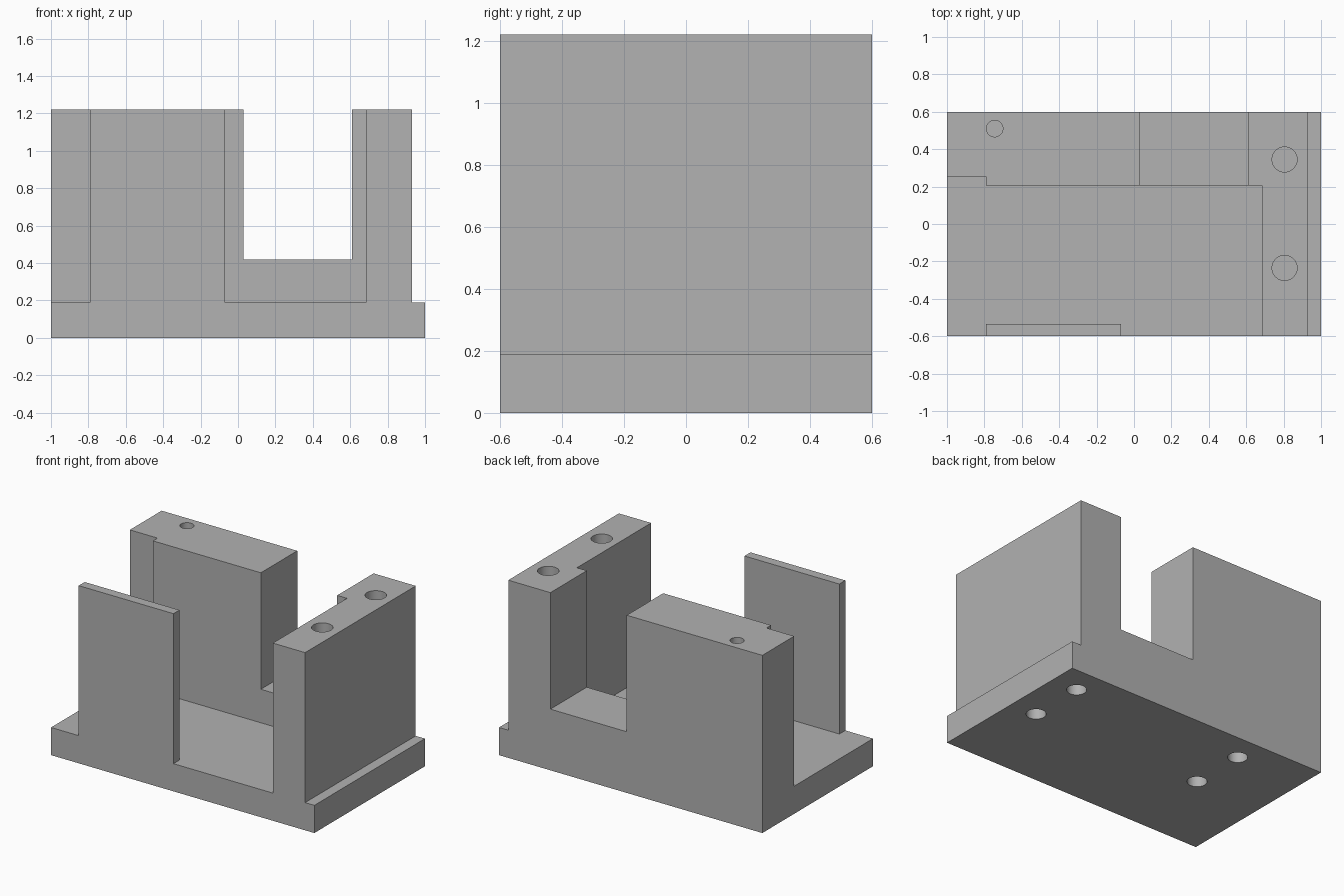
import bpy
import bmesh
from mathutils import Vector

cube = bpy.data.objects.get("Cube")
if cube:
    bpy.data.objects.remove(cube, do_unlink=True)

grey = bpy.data.materials.new("plain grey")
grey.use_nodes = True
grey.diffuse_color = (0.445, 0.445, 0.445, 1)
grey.node_tree.nodes["Principled BSDF"].inputs["Base Color"].default_value = grey.diffuse_color

HEIGHT = 1.22
FLOOR = 0.19
DEPTH = 0.6


def make_object(name, bm):
    bmesh.ops.recalc_face_normals(bm, faces=bm.faces)
    mesh = bpy.data.meshes.new(name)
    bm.to_mesh(mesh)
    bm.free()
    mesh.materials.append(grey)
    obj = bpy.data.objects.new(name, mesh)
    bpy.context.collection.objects.link(obj)
    return obj


def prism(name, points, offset):
    """Extrude a closed outline along an offset vector."""
    bm = bmesh.new()
    face = bm.faces.new([bm.verts.new(p) for p in points])
    ext = bmesh.ops.extrude_face_region(bm, geom=[face], use_keep_orig=True)
    verts = [v for v in ext["geom"] if isinstance(v, bmesh.types.BMVert)]
    bmesh.ops.translate(bm, verts=verts, vec=Vector(offset))
    return make_object(name, bm)


def drill(name, x, y, radius, low, high):
    bm = bmesh.new()
    bmesh.ops.create_cone(bm, cap_ends=True, segments=48, radius1=radius,
                          radius2=radius, depth=high - low)
    bmesh.ops.translate(bm, verts=bm.verts, vec=(x, y, (low + high) / 2))
    return make_object(name, bm)


# Body: front outline with slot and side ledge, extruded to the back
outline = [(-1, 0), (1, 0), (1, FLOOR), (0.93, FLOOR), (0.93, HEIGHT), (0.61, HEIGHT),
           (0.61, 0.42), (0.03, 0.42), (0.03, HEIGHT), (-1, HEIGHT)]
# The slot is also the gap between the walls, so one outline serves both
body = prism("bracket_body", [(x, -DEPTH, z) for x, z in outline], (0, 2 * DEPTH, 0))

# Pocket: leaves the back wall, side wall and thin front plate standing
plan = [(-1.2, 0.255), (-0.79, 0.255), (-0.79, 0.205), (0.685, 0.205), (0.685, -0.8),
        (-0.07, -0.8), (-0.07, -0.535), (-0.79, -0.535), (-0.79, -0.8), (-1.2, -0.8)]
cutters = [prism("pocket_cutter", [(x, y, FLOOR) for x, y in plan], (0, 0, 1.3))]

# Blind holes in the wall tops
for y in (0.345, -0.235):
    cutters.append(drill("wall_hole_cutter", 0.805, y, 0.067, HEIGHT - 0.4, HEIGHT + 0.1))
cutters.append(drill("pin_hole_cutter", -0.745, 0.51, 0.044, HEIGHT - 0.3, HEIGHT + 0.1))

# Blind mounting holes underneath
for x in (0.807, -0.488):
    for y in (0.412, 0.023):
        cutters.append(drill("mounting_hole_cutter", x, y, 0.062, -0.1, 0.15))

for cutter in cutters:
    cutter.hide_render = True
    mod = body.modifiers.new(cutter.name, 'BOOLEAN')
    mod.operation = 'DIFFERENCE'
    mod.solver = 'EXACT'
    mod.object = cutter

# Bake the cuts and drop the cutters
graph = bpy.context.evaluated_depsgraph_get()
result = bpy.data.meshes.new_from_object(body.evaluated_get(graph))
body.modifiers.clear()
body.data = result
body.data.name = "bracket_body"
for cutter in cutters:
    bpy.data.objects.remove(cutter, do_unlink=True)

bpy.ops.object.select_all(action='DESELECT')
body.select_set(True)
bpy.context.view_layer.objects.active = body
bpy.ops.object.shade_smooth_by_angle()
